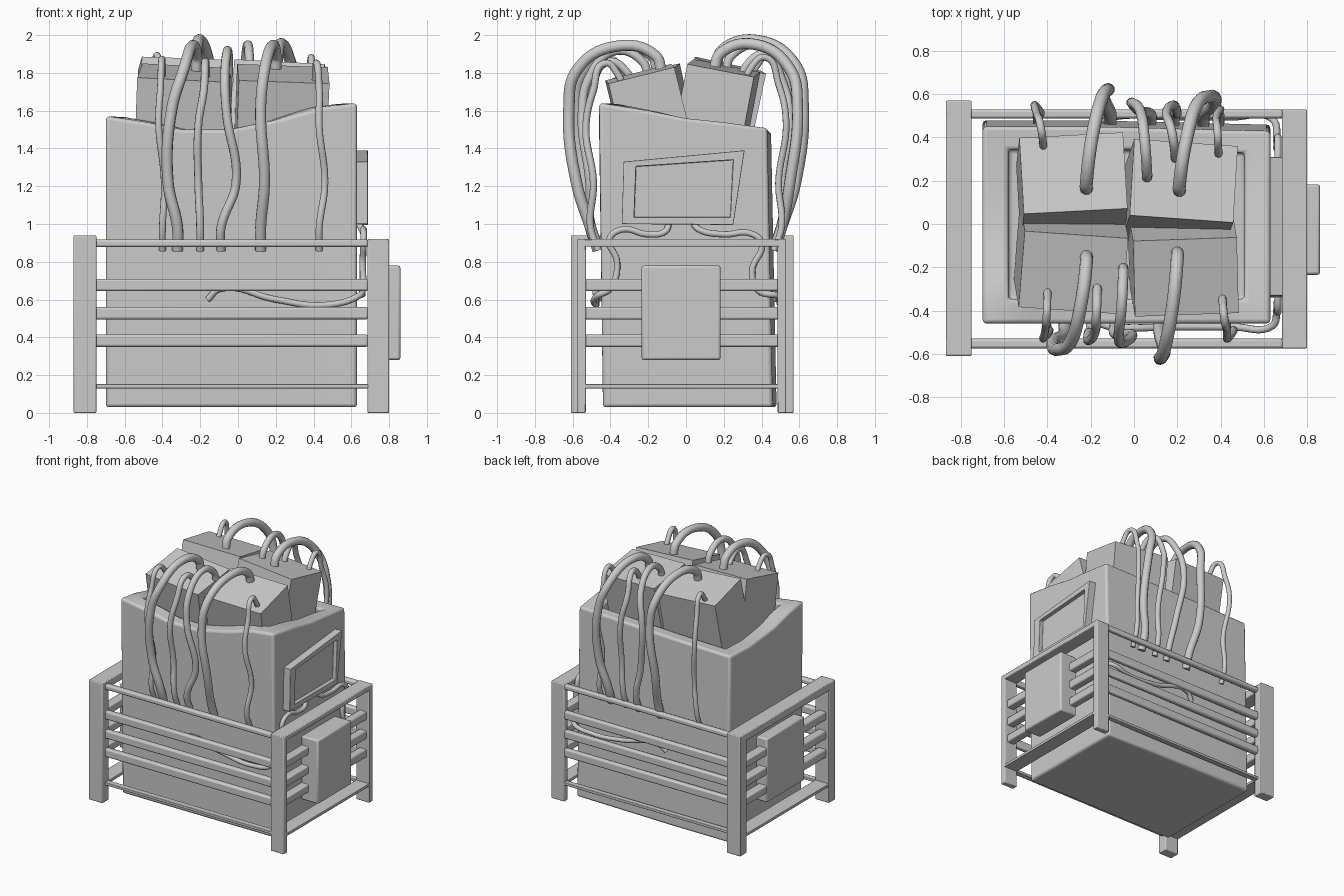
import bpy, bmesh
from math import radians
from mathutils import Matrix, Vector, Euler

if "Cube" in bpy.data.objects:
    bpy.data.objects.remove(bpy.data.objects["Cube"])


def finish(name, bm, bevel=0.0, segs=2):
    bmesh.ops.recalc_face_normals(bm, faces=bm.faces)
    me = bpy.data.meshes.new(name)
    bm.to_mesh(me)
    bm.free()
    ob = bpy.data.objects.new(name, me)
    bpy.context.collection.objects.link(ob)
    if bevel:
        mod = ob.modifiers.new("bevel", 'BEVEL')
        mod.width = bevel
        mod.segments = segs
        mod.limit_method = 'ANGLE'
        mod.angle_limit = radians(40)
    bpy.ops.object.select_all(action='DESELECT')
    bpy.context.view_layer.objects.active = ob
    ob.select_set(True)
    bpy.ops.object.shade_smooth_by_angle(angle=radians(35))
    return ob


def box(name, x, y, z, bevel=0.006):
    bm = bmesh.new()
    bmesh.ops.create_cube(bm, size=1)
    for v in bm.verts:
        v.co = [r[0] + (c + 0.5) * (r[1] - r[0]) for c, r in zip(v.co, (x, y, z))]
    return finish(name, bm, bevel)


def loft(name, loops, bevel):
    bm = bmesh.new()
    rings = [[bm.verts.new(p) for p in lp] for lp in loops]
    for a, b in zip(rings, rings[1:]):
        for i in range(len(a)):
            j = (i + 1) % len(a)
            bm.faces.new((a[i], a[j], b[j], b[i]))
    bm.faces.new(rings[0])
    bm.faces.new(rings[-1])
    return finish(name, bm, bevel, 3)


def tube(name, pts, r):
    cu = bpy.data.curves.new(name, 'CURVE')
    cu.dimensions = '3D'
    cu.bevel_depth = r
    cu.bevel_resolution = 3
    cu.resolution_u = 8
    cu.use_fill_caps = True
    sp = cu.splines.new('BEZIER')
    sp.bezier_points.add(len(pts) - 1)
    for bp, p in zip(sp.bezier_points, pts):
        bp.co = p
        bp.handle_left_type = bp.handle_right_type = 'AUTO'
    ob = bpy.data.objects.new(name, cu)
    bpy.context.collection.objects.link(ob)
    return ob


# Main hollow container with a wavy rim
rim = [(-.7, -.46, 1.57), (-.5, -.46, 1.54), (-.3, -.46, 1.5), (-.05, -.46, 1.5), (.2, -.46, 1.55),
       (.45, -.46, 1.62), (.63, -.46, 1.64), (.63, -.2, 1.6), (.63, 0, 1.56), (.63, .2, 1.54),
       (.63, .43, 1.51), (.2, .44, 1.5), (-.2, .45, 1.49), (-.7, .45, 1.48),
       (-.7, .2, 1.47), (-.7, -.1, 1.5), (-.7, -.3, 1.55)]
inner = [(-.035 + (x + .035) * .82, .01 + (y - .01) * .76) for x, y, z in rim]
loft("container_body", [
    [(x, y * 1.01 + .025, .03) for x, y, z in rim],
    rim,
    [(p[0], p[1], r[2] - .005) for p, r in zip(inner, rim)],
    [(p[0], p[1], 1.15) for p in inner]], .018)

# Four tilted blocks packed in the opening (top centre, tilt)
blocks = [((.23, .20, 1.825), (-11, 3, -4)), ((-.28, .235, 1.84), (-12, 2, 3)),
          ((.24, -.245, 1.795), (14, 2, 2)), ((-.28, -.225, 1.80), (12, 3, -4))]
for i, (top, rot) in enumerate(blocks):
    bm = bmesh.new()
    bmesh.ops.create_cube(bm, size=1)
    M = (Matrix.Translation(top) @ Euler([radians(a) for a in rot]).to_matrix().to_4x4()
         @ Matrix.Diagonal((.48, .36, .62, 1)) @ Matrix.Translation((0, 0, -.5)))
    bm.transform(M)
    finish(f"packed_block_{i + 1}", bm)

# End frames: posts, wide top and bottom bars, three slats, centre panel
slats = [(.35, .415), (.495, .56), (.645, .71)]
for side, (x0, x1), (ya, yb), w, top in (("left", (-.87, -.75), (-.61, .57), .08, .94),
                                         ("right", (.685, .80), (-.575, .53), .045, .92)):
    box(f"{side}_front_post", (x0, x1), (ya, ya + w), (0, top))
    box(f"{side}_back_post", (x0, x1), (yb - w, yb), (0, top))
    box(f"{side}_top_bar", (x0, x1), (ya + .01, yb - .01), (.88, top))
    box(f"{side}_bottom_bar", (x0, x1), (ya + w - .01, yb - w + .01), (.13, .152), .003)
    for k, z in enumerate(slats):
        box(f"{side}_slat_{k + 1}", (x0 + .025, x1 - .025), (ya + .02, yb - .02), z, .01)
box("right_panel", (.71, .86), (-.235, .183), (.28, .78), .012)
box("left_panel", (-.85, -.755), (-.26, .21), (.28, .78), .012)

# Long rails along front and back
for name, y in (("front", (-.575, -.53)), ("back", (.488, .53))):
    for k, z in enumerate([(.13, .152)] + slats + [(.878, .918)]):
        box(f"{name}_rail_{k + 1}", (-.76, .69), y, z, .012 if k else .004)

# Skewed framed screen on the right face
out = [(-.34, 1.0), (.25, .995), (.31, 1.39), (-.33, 1.33)]
inn = [(-.275, 1.035), (.235, 1.035), (.25, 1.34), (-.265, 1.305)]
loft("side_screen", [[(.60, *p) for p in out], [(.687, *p) for p in out],
                     [(.687, *p) for p in inn], [(.655, *p) for p in inn]], .004)

# Thin pipes under the screen, wrapping round the corners
tube("front_side_pipe", [(.64, -.09, 1.0), (.66, -.11, .96), (.665, -.2, .945), (.665, -.34, .97),
                         (.665, -.405, .92), (.66, -.365, .8), (.66, -.40, .66), (.64, -.47, .62),
                         (.45, -.475, .57), (.2, -.475, .60), (-.1, -.475, .655), (-.16, -.46, .60)], .017)
tube("back_side_pipe", [(.64, .04, 1.0), (.66, .07, .97), (.665, .2, .945), (.665, .34, .95),
                        (.665, .40, .90), (.66, .35, .75), (.66, .38, .65), (.64, .485, .62),
                        (.45, .495, .58), (.2, .495, .60), (-.1, .495, .65), (-.16, .47, .60)], .017)


# Looping cables from the blocks down to the container walls
def cable(name, s, y0, yo, peak, xs, r, end=.86):
    xa, xb, xc, xd, xe = xs
    tube(name, [(xa, s * y0, peak - .16), (xa, s * (y0 + .03), peak - .08),
                (xa + (xb - xa) * .35, s * (y0 + (yo - y0) * .5), peak - r),
                (xb, s * (yo - .04), peak - .16), (xc, s * yo, peak - .36),
                (xd, s * (yo - .04), 1.22), (xe, s * .505, .98), (xe, s * .465, end)], r)


front = [(.30, .53, 1.89, (-.40, -.41, -.42, -.39, -.40), .018),
         (.15, .58, 1.97, (-.22, -.29, -.35, -.37, -.32), .03),
         (.28, .54, 1.88, (-.17, -.18, -.21, -.21, -.20), .021),
         (.20, .55, 1.94, (-.05, -.07, -.06, -.01, -.09), .024),
         (.13, .62, 1.97, (.20, .14, .12, .14, .12), .03),
         (.33, .53, 1.87, (.41, .43, .43, .46, .43), .019)]
back = [(.34, .55, 1.91, (-.42, -.45, -.46, -.43, -.45), .018),
        (.16, .62, 2.0, (-.22, -.15, -.12, -.14, -.11), .03),
        (.21, .56, 1.97, (.06, .03, -.01, .03, .08), .024),
        (.29, .55, 1.92, (.19, .15, .18, .20, .19), .021),
        (.15, .59, 1.98, (.21, .29, .35, .37, .32), .03),
        (.31, .53, 1.90, (.39, .38, .40, .38, .40), .018)]
for i, c in enumerate(front):
    cable(f"front_cable_{i + 1}", -1, *c)
for i, c in enumerate(back):
    cable(f"back_cable_{i + 1}", 1, *c)
